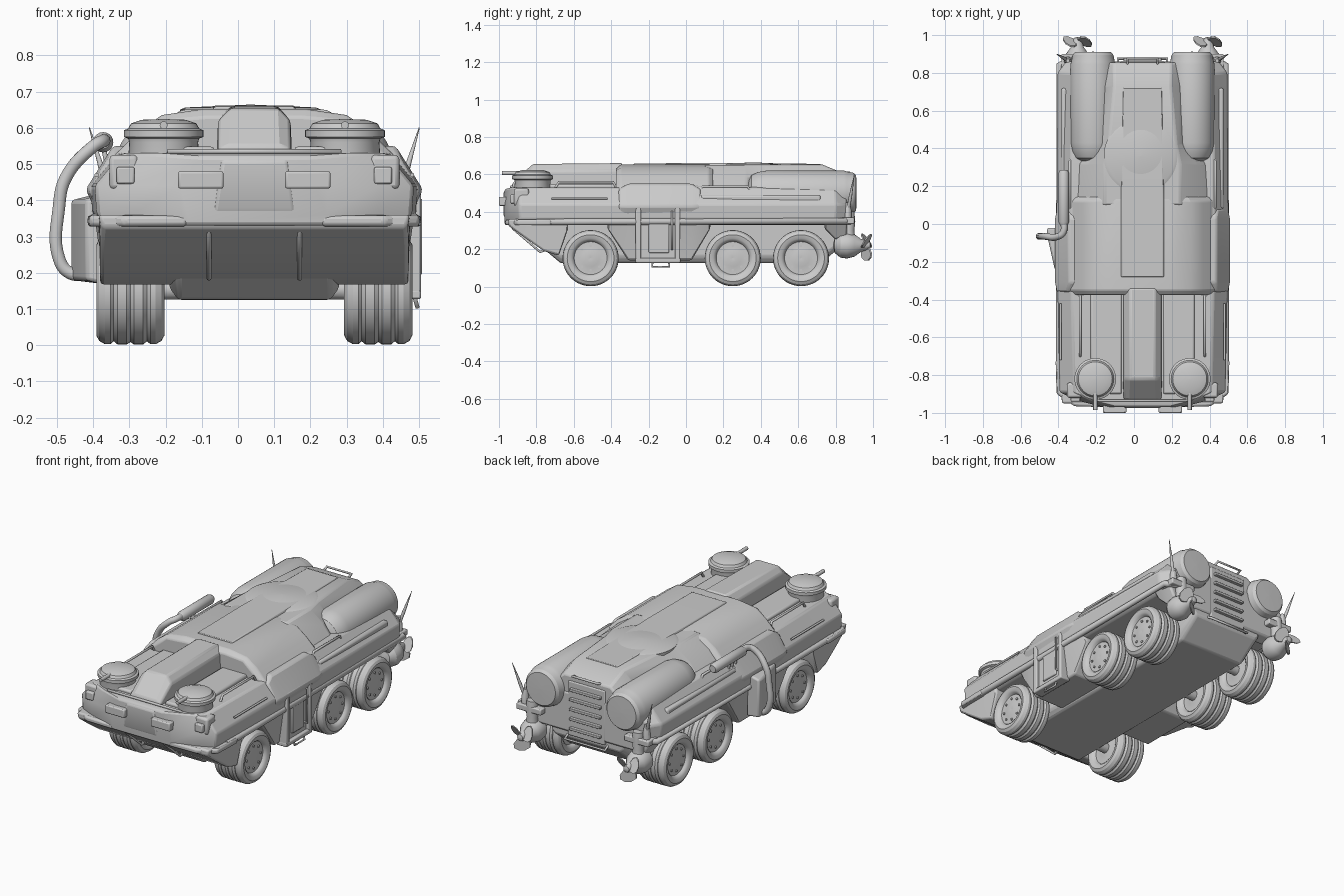
import bpy, bmesh, math
from mathutils import Vector

CX = 0.045  # centre line of the hull (the side pipe pushes it off x = 0)


def finish(name, bm, bevel=0.0):
    bmesh.ops.remove_doubles(bm, verts=bm.verts, dist=1e-5)
    bmesh.ops.recalc_face_normals(bm, faces=bm.faces)
    me = bpy.data.meshes.new(name)
    bm.to_mesh(me)
    bm.free()
    ob = bpy.data.objects.new(name, me)
    bpy.context.collection.objects.link(ob)
    if bevel:
        m = ob.modifiers.new("bevel", 'BEVEL')
        m.width, m.segments, m.limit_method = bevel, 2, 'ANGLE'
    return ob


def skin(name, rings, bevel=0.0):
    """Join equal-sized closed rings of points and cap the ends."""
    bm = bmesh.new()
    vs = [[bm.verts.new(p) for p in r] for r in rings]
    n = len(vs[0])
    for a, b in zip(vs, vs[1:]):
        for i in range(n):
            bm.faces.new((a[i], a[(i + 1) % n], b[(i + 1) % n], b[i]))
    bm.faces.new(vs[0])
    bm.faces.new(vs[-1])
    return finish(name, bm, bevel)


def loft(name, sections, bevel=0.01):
    """Symmetric hull piece from (y, [(half width, z) bottom to top])."""
    return skin(name, [[(CX + h, y, z) for h, z in half] + [(CX - h, y, z) for h, z in reversed(half)]
                       for y, half in sections], bevel)


def lathe(name, prof, c, axis='Z', n=40):
    """Turned part from (radius, distance along axis)."""
    rings = []
    for r, t in prof:
        ring = []
        for i in range(n):
            a = math.tau * i / n
            u, v = max(r, 1e-3) * math.cos(a), max(r, 1e-3) * math.sin(a)
            ring.append(Vector(c) + Vector({'X': (t, u, v), 'Y': (u, t, v), 'Z': (u, v, t)}[axis]))
        rings.append(ring)
    return skin(name, rings)


def box(name, x, y, z, bevel=0.006):
    """Box from (min, max) ranges."""
    x, y, z = sorted(x), sorted(y), sorted(z)
    return skin(name, [[(x[0], y[0], k), (x[1], y[0], k), (x[1], y[1], k), (x[0], y[1], k)]
                       for k in z], bevel)


def tube(name, pts, r, smooth=False):
    cu = bpy.data.curves.new(name, 'CURVE')
    cu.dimensions, cu.bevel_depth, cu.bevel_resolution, cu.use_fill_caps = '3D', r, 3, True
    s = cu.splines.new('BEZIER')
    s.bezier_points.add(len(pts) - 1)
    for b, p in zip(s.bezier_points, pts):
        b.co = p
        b.handle_left_type = b.handle_right_type = 'AUTO' if smooth else 'VECTOR'
    s.resolution_u = 8 if smooth else 1
    ob = bpy.data.objects.new(name, cu)
    bpy.context.collection.objects.link(ob)
    return ob


# Upper hull with chamfered shoulders
def hull(w, top=0.53):
    return [(w - 0.03, 0.33), (w, 0.36), (w + 0.005, 0.44), (w - 0.07, top)]


loft("upper_hull", [(-0.97, hull(0.20, 0.52)), (-0.935, hull(0.34)), (-0.89, hull(0.435)), (-0.38, hull(0.445)),
                    (0.05, hull(0.45, 0.54)), (0.80, hull(0.445, 0.52)), (0.86, hull(0.40, 0.50))])
loft("middle_bulge", [(-0.36, [(0.42, 0.33), (0.455, 0.43), (0.40, 0.52)]),
                      (-0.31, [(0.42, 0.33), (0.465, 0.43), (0.39, 0.55)]),
                      (0.03, [(0.42, 0.33), (0.465, 0.43), (0.39, 0.55)]),
                      (0.08, [(0.42, 0.33), (0.455, 0.43), (0.40, 0.52)])])
# Belly between the wheels
belly = [(0.21, 0.125), (0.235, 0.16), (0.235, 0.34)]
loft("lower_hull", [(-0.76, [(0.21, 0.2), (0.235, 0.22), (0.235, 0.34)]), (-0.67, belly), (0.72, belly),
                    (0.85, [(0.21, 0.23), (0.235, 0.25), (0.235, 0.34)])])
# Sloping chin and nose
loft("chin", [(-0.95, [(0.42, 0.325), (0.43, 0.36)]), (-0.86, [(0.425, 0.26), (0.43, 0.36)]),
              (-0.76, [(0.425, 0.19), (0.43, 0.36)]), (-0.68, [(0.425, 0.165), (0.43, 0.36)]),
              (-0.63, [(0.425, 0.31), (0.43, 0.36)])])
loft("nose_plate", [(-0.975, [(0.11, 0.38), (0.09, 0.51)]), (-0.95, [(0.12, 0.33), (0.10, 0.525)]),
                    (-0.75, [(0.13, 0.185), (0.1, 0.525)])])
# Side skirts between the wheels
loft("side_skirt", [(-0.42, [(0.40, 0.31), (0.44, 0.35)]), (-0.31, [(0.41, 0.14), (0.44, 0.35)]),
                    (0.03, [(0.41, 0.14), (0.44, 0.35)]), (0.13, [(0.40, 0.31), (0.44, 0.35)])])
loft("rear_skirt", [(0.74, [(0.40, 0.31), (0.44, 0.35)]), (0.80, [(0.38, 0.25), (0.43, 0.35)]),
                    (0.86, [(0.38, 0.27), (0.42, 0.35)])])

# Raised cabin, rear roof and front hump
loft("cabin", [(-0.375, [(0.39, 0.50), (0.29, 0.585), (0.25, 0.62), (0.13, 0.63)]),
               (-0.35, [(0.41, 0.50), (0.32, 0.59), (0.255, 0.635), (0.14, 0.652)]),
               (0.12, [(0.41, 0.50), (0.32, 0.59), (0.255, 0.635), (0.14, 0.652)]),
               (0.145, [(0.39, 0.50), (0.30, 0.58), (0.24, 0.625), (0.14, 0.648)])], 0.006)
loft("rear_roof", [(0.10, [(0.40, 0.48), (0.30, 0.585), (0.20, 0.65)]),
                   (0.32, [(0.38, 0.48), (0.29, 0.58), (0.20, 0.65)]),
                   (0.42, [(0.26, 0.48), (0.22, 0.60), (0.18, 0.652)]),
                   (0.73, [(0.25, 0.45), (0.20, 0.60), (0.15, 0.652)]),
                   (0.855, [(0.22, 0.40), (0.20, 0.56), (0.15, 0.60)])])
loft("front_hump", [(-0.93, [(0.10, 0.50), (0.10, 0.54), (0.07, 0.55)]),
                    (-0.82, [(0.105, 0.50), (0.10, 0.62), (0.065, 0.655)]),
                    (-0.34, [(0.105, 0.50), (0.10, 0.62), (0.065, 0.66)])])
loft("roof_spine", [(-0.28, [(0.125, 0.63), (0.11, 0.658)]), (0.12, [(0.125, 0.63), (0.11, 0.661)]),
                    (0.72, [(0.11, 0.63), (0.10, 0.656)])], 0.003)
lathe("roof_hatch", [(0, 0.63), (0.195, 0.63), (0.195, 0.65), (0.18, 0.656), (0, 0.664)],
      (CX - 0.01, 0.36, 0), n=56)

# Rear grille, rails and tow bar
box("grille_panel", (CX - 0.12, CX + 0.12), (0.83, 0.862), (0.25, 0.57))
for i in range(5):
    z = 0.29 + i * 0.057
    box("grille_slat", (CX - 0.10, CX + 0.10), (0.855, 0.88), (z, z + 0.016), 0.003)
for name, w, y, z, dz in (("rear_roof_rail", 0.08, 0.83, 0.59, 0.02), ("rear_tow_bar", 0.13, 0.84, 0.25, -0.02)):
    tube(name, [(CX - w, y, z), (CX - w, 0.875, z + dz), (CX + w, 0.875, z + dz), (CX + w, y, z)], 0.007)
tube("front_rail", [(-0.19, -0.90, 0.51), (-0.19, -0.935, 0.535),
                    (0.28, -0.935, 0.535), (0.28, -0.90, 0.51)], 0.007)

# Tyre cross-section with four tread lobes
half = [(0, -0.072), (0.025, -0.076), (0.045, -0.07), (0.088, -0.07), (0.094, -0.082), (0.105, -0.09),
        (0.125, -0.094), (0.14, -0.086), (0.149, -0.07), (0.149, -0.055), (0.141, -0.046), (0.15, -0.035),
        (0.15, -0.01), (0.143, 0)]
wheel_profile = half + [(r, -t) for r, t in reversed(half[:-1])]

for s in (-1, 1):
    X = lambda d: CX + s * d
    # Wheels with bolts and axles
    for y in (-0.51, 0.25, 0.615):
        c = (X(0.342), y, 0.152)
        lathe("wheel", wheel_profile, c, 'X', 48)
        for i in range(8):
            a = math.tau * i / 8
            lathe("wheel_bolt", [(0, s * 0.06), (0.007, s * 0.06), (0.007, s * 0.076), (0, s * 0.076)],
                  (c[0], y + 0.065 * math.cos(a), c[2] + 0.065 * math.sin(a)), 'X', 8)
        tube("axle", [(CX, y, 0.16), c], 0.03)

    # Fender ledge: corner bumper, side strip, rear platform
    skin("front_bumper", [[(X(a), b, 0.328), (X(c), d, 0.328), (X(c), d, 0.358), (X(a), b, 0.358)]
                          for a, b, c, d in ((0.185, -0.97, 0.185, -0.90), (0.36, -0.965, 0.34, -0.88),
                                             (0.455, -0.90, 0.42, -0.84), (0.46, -0.72, 0.42, -0.72))], 0.01)
    tube("fender_ledge", [(X(0.44), -0.80, 0.345), (X(0.44), 0.84, 0.35), (X(0.36), 0.885, 0.35)], 0.018)
    box("rear_ledge", (X(0.27), X(0.43)), (0.80, 0.90), (0.335, 0.37))

    # Front turret drum, cap and short barrel
    lathe("turret", [(0, 0.36), (0.108, 0.36), (0.105, 0.40), (0.095, 0.56), (0.098, 0.57), (0.11, 0.575),
                     (0.11, 0.593), (0.098, 0.598), (0.09, 0.612), (0.06, 0.622), (0, 0.624)], (X(0.25), -0.82, 0))
    tube("turret_barrel", [(X(0.25), -0.84, 0.607), (X(0.25), -0.985, 0.607)], 0.011)

    # Lights
    box("headlight", (X(0.085), X(0.21)), (-1.0, -0.93), (0.432, 0.48))
    box("corner_light", (X(0.33), X(0.38)), (-0.94, -0.87), (0.445, 0.492))
    box("corner_light_housing", (X(0.32), X(0.40)), (-0.92, -0.84), (0.43, 0.525), 0.012)

    # Chin rod, deck panel and rails
    tube("chin_rod", [(X(0.125), -0.94, 0.35), (X(0.125), -0.925, 0.31), (X(0.125), -0.78, 0.185),
                      (X(0.125), -0.74, 0.20)], 0.007)
    box("deck_panel", (X(0.11), X(0.275)), (-0.90, -0.36), (0.52, 0.548), 0.01)
    tube("deck_rail", [(X(0.33), -0.70, 0.525), (X(0.33), -0.68, 0.558), (X(0.33), -0.39, 0.558),
                       (X(0.33), -0.37, 0.525)], 0.007)
    tube("shoulder_rail", [(X(0.38), 0.07, 0.51), (X(0.385), 0.09, 0.535), (X(0.385), 0.33, 0.535),
                           (X(0.38), 0.35, 0.50)], 0.007)
    tube("side_rod", [(X(0.435), -0.72, 0.47), (X(0.435), -0.42, 0.47)], 0.006)
    box("side_locker", (X(0.39), X(0.43)), (0.08, 0.72), (0.38, 0.49), 0.012)

    # Rear tank
    lathe("rear_tank", [(0, 0.325), (0.06, 0.33), (0.095, 0.35), (0.112, 0.385), (0.12, 0.43), (0.12, 0.845),
                        (0.115, 0.86), (0.108, 0.895), (0.095, 0.91), (0, 0.912)], (X(0.262), 0, 0.5), 'Y', 48)

    # Steerable propeller pod
    px = X(0.345)
    lathe("propeller_pod", [(0, 0.785), (0.04, 0.795), (0.065, 0.825), (0.07, 0.86), (0.06, 0.90),
                            (0.035, 0.935), (0.018, 0.985), (0, 0.99)], (px, 0, 0.22), 'Y', 24)
    lathe("pod_strut", [(0, 0.26), (0.035, 0.26), (0.03, 0.30), (0.035, 0.35), (0.03, 0.40), (0, 0.40)],
          (px, 0.87, 0), n=16)
    for i in range(3):
        a = math.tau * i / 3 + 0.5
        out = Vector((math.cos(a), 0, math.sin(a)))
        tan = Vector((-math.sin(a), 0, math.cos(a)))
        rings = []
        for r, w in ((0.01, 0.018), (0.04, 0.036), (0.065, 0.034), (0.08, 0.014)):
            m = Vector((px, 0.965, 0.22)) + out * r
            e = tan * w + Vector((0, 0.7 * w, 0))
            k = Vector((0, 0.004, 0))
            rings.append([m - e - k, m + e - k, m + e + k, m - e + k])
        skin("propeller_blade", rings)

    # Whip antenna on the rear corner
    base, tip = Vector((X(0.395), 0.865, 0.40)), Vector((X(0.455), 0.90, 0.60))
    lathe("antenna_base", [(0, -0.04), (0.022, -0.04), (0.018, 0.02), (0.01, 0.05), (0, 0.05)], base, n=12)
    ant = tube("antenna", [base, base.lerp(tip, 0.4), tip], 0.009)
    ant.data.splines[0].bezier_points[2].radius = 0.15

# Right side door with frame, handle and step
box("side_door", (0.44, 0.485), (-0.25, -0.05), (0.14, 0.43))
for y in (-0.255, -0.045):
    box("door_post", (0.44, 0.505), (y - 0.014, y + 0.014), (0.13, 0.44))
for z in (0.14, 0.43):
    box("door_crossbar", (0.44, 0.505), (-0.27, -0.03), (z - 0.013, z + 0.013))
box("door_inset", (0.46, 0.495), (-0.20, -0.09), (0.18, 0.36))
tube("door_handle", [(0.485, -0.075, 0.2), (0.503, -0.075, 0.2), (0.503, -0.075, 0.4), (0.485, -0.075, 0.4)], 0.006)
tube("door_step", [(0.485, -0.18, 0.14), (0.495, -0.18, 0.105), (0.495, -0.09, 0.105), (0.485, -0.09, 0.14)], 0.006)

# Left side intake box, bent pipe and muffler
skin("intake_box", [[(-0.38, y, 0.17), (x, y, 0.18), (x, y, 0.40), (-0.38, y, 0.42)]
                    for y, x in ((-0.24, -0.42), (-0.06, -0.46), (-0.02, -0.46))], 0.01)
tube("exhaust_pipe", [(-0.41, -0.065, 0.195), (-0.465, -0.065, 0.20), (-0.494, -0.065, 0.24),
                      (-0.494, -0.065, 0.38), (-0.476, -0.065, 0.46), (-0.40, -0.065, 0.548),
                      (-0.375, -0.045, 0.562), (-0.372, 0.02, 0.562)], 0.018, True)
lathe("muffler", [(0, -0.01), (0.018, -0.01), (0.028, 0.01), (0.028, 0.27), (0.02, 0.285), (0, 0.285)],
      (-0.372, 0, 0.56), 'Y', 20)
for y in (0.06, 0.09, 0.12):
    tube("muffler_bracket", [(-0.372, y, 0.55), (-0.36, y, 0.49)], 0.007)

# Smooth shading with sharp edges kept
bpy.ops.object.select_all(action='DESELECT')
for ob in bpy.data.objects:
    if ob.type == 'MESH':
        ob.select_set(True)
        bpy.context.view_layer.objects.active = ob
bpy.ops.object.shade_smooth_by_angle(angle=math.radians(28))
